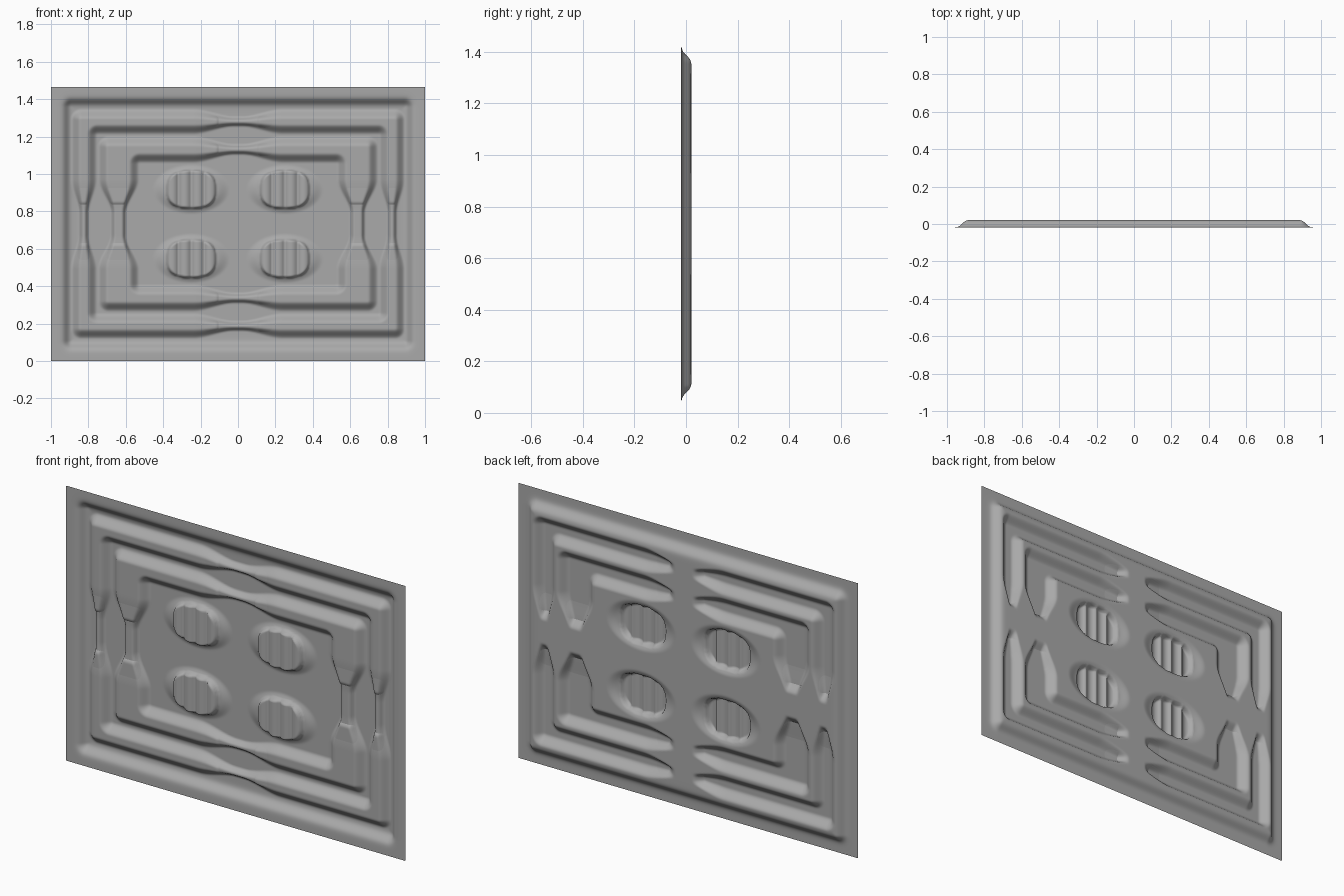
import bpy, bmesh, math

if "Cube" in bpy.data.objects:
    bpy.data.objects.remove(bpy.data.objects["Cube"])

W, H, DEPTH = 1.0, 0.733, 0.02   # half width, half height, half relief depth


def ramp(a, b, v):
    t = min(1, max(0, (v - a) / (b - a)))
    return t * t * (3 - 2 * t)


def box_distance(x, z, hx, hz, r=0.03):
    # signed distance to a rounded rectangle
    qx, qz = x - hx + r, z - hz + r
    return math.hypot(max(qx, 0), max(qz, 0)) + min(max(qx, qz), 0) - r


def rib(x, z, outer, inner, back):
    # rectangular rib, narrowed halfway along every side;
    # on the back the matching slot is closed there
    o = -box_distance(x, z, *outer)
    i = box_distance(x, z, *inner)
    if o < -0.03 or i < -0.03:
        return 0
    if z > inner[1] - 0.03 and x < 0.4:
        narrow, width = 1 - ramp(0.02, 0.24, x), outer[1] - inner[1]
        depth = ramp(0.05, 0.12, x)
    else:
        narrow, width = 1 - ramp(0.06, 0.24, z), outer[0] - inner[0]
        depth = ramp(0.06, 0.12, z)
    pinch = narrow * width * 0.32
    soft = 0.027 - 0.016 * narrow
    h = ramp(-soft, soft, o - pinch) * ramp(-soft, soft, i - pinch)
    return h * (depth if back else 1 - 0.3 * narrow)


def vent(x, z):
    # oval pocket with upright flutes inside a soft oval swelling
    u, v = x - 0.25, z - 0.185
    r = (abs(u / 0.142) ** 2.6 + abs(v / 0.108) ** 2.6) ** (1 / 2.6)
    flute = abs(math.sin(math.pi * u / 0.068)) ** 0.6
    skirt = 0.4 * (1 - ramp(0.75, 1.15, math.hypot(u / 0.18, v / 0.115)))
    return max(skirt, (1 - ramp(0.88, 1.02, r)) * (0.45 + 0.55 * flute))


def relief(x, z, back):
    x, z = abs(x), abs(z)
    tray = 0.5 - 0.5 * math.tanh((box_distance(x, z, 0.92, 0.655) + 0.002) / 0.019)
    raised = max(rib(x, z, (0.868, 0.588), (0.78, 0.505), back),
                 rib(x, z, (0.722, 0.442), (0.555, 0.352), back),
                 vent(x, z))
    y = -DEPTH + 2 * DEPTH * tray * (1 - 0.95 * raised)
    return y + (0.002 if back else 0)


mat = bpy.data.materials.new("dark_grey")
mat.diffuse_color = (0.4, 0.4, 0.4, 1)
mat.use_nodes = True
mat.node_tree.nodes["Principled BSDF"].inputs["Base Color"].default_value = mat.diffuse_color

# pressed panel: a front and a back skin, each a fine grid stood upright
for name, back in (("front_skin", False), ("back_skin", True)):
    bm = bmesh.new()
    bmesh.ops.create_grid(bm, x_segments=300, y_segments=220, size=1)
    for v in bm.verts:
        x, z = v.co.x * W, v.co.y * H
        v.co = (x, relief(x, z, back), z + H)
    if back:
        bmesh.ops.reverse_faces(bm, faces=bm.faces)
    mesh = bpy.data.meshes.new(name)
    bm.to_mesh(mesh)
    bm.free()
    mesh.materials.append(mat)
    for p in mesh.polygons:
        p.use_smooth = True
    bpy.context.collection.objects.link(bpy.data.objects.new(name, mesh))
